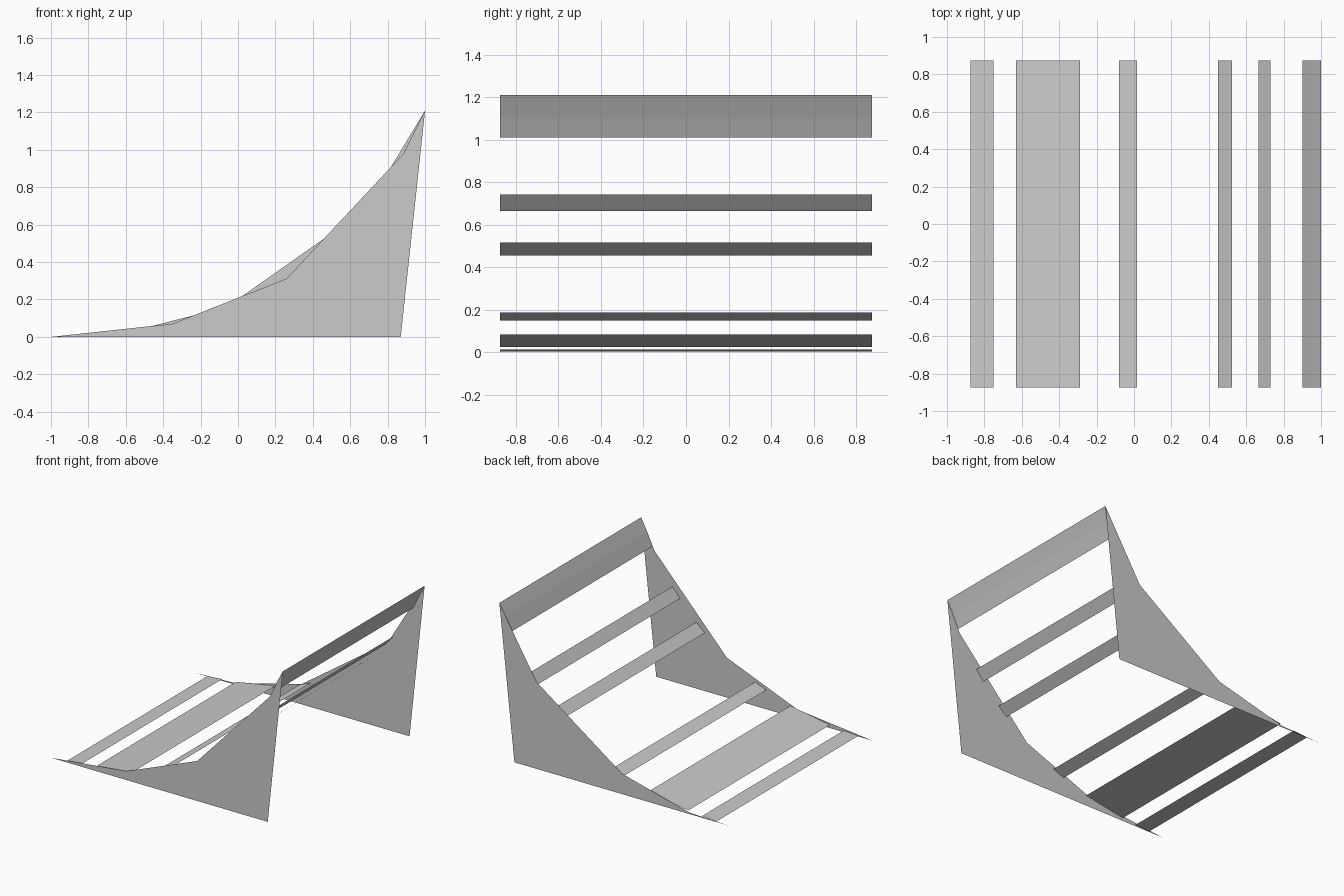
import bpy

default_cube = bpy.data.objects.get("Cube")
if default_cube:
    bpy.data.objects.remove(default_cube, do_unlink=True)

HALF_WIDTH = 0.875

grey = bpy.data.materials.new("plain_grey")
grey.use_nodes = True
grey.diffuse_color = (0.6, 0.6, 0.6, 1)
grey.node_tree.nodes["Principled BSDF"].inputs["Base Color"].default_value = grey.diffuse_color


def make_object(name, verts, faces):
    mesh = bpy.data.meshes.new(name)
    mesh.from_pydata(verts, [], faces)
    mesh.materials.append(grey)
    obj = bpy.data.objects.new(name, mesh)
    bpy.context.collection.objects.link(obj)
    return obj


def side_panel(name, profile, y):
    """Flat upright sheet cut to an (x, z) outline."""
    order = list(range(len(profile)))
    if y > 0:
        order.reverse()
    return make_object(name, [(x, y, z) for x, z in reversed(profile)], [order])


def slat(name, profile):
    """Thin sheet spanning the width along an (x, z) path."""
    verts = [(x, y, z) for x, z in profile for y in (-HALF_WIDTH, HALF_WIDTH)]
    faces = [(2 * i, 2 * i + 2, 2 * i + 3, 2 * i + 1) for i in range(len(profile) - 1)]
    return make_object(name, verts, faces)


# Side walls: each follows the rising curve with its own corner points
tip, peak, heel = (-1, 0), (1, 1.21), (0.87, 0)
side_panel("front_wall", [tip, (-0.35, 0.07), (0.26, 0.312), (0.885, 0.98), peak, heel], -HALF_WIDTH)
side_panel("back_wall", [tip, (-0.64, 0.012), (-0.06, 0.16), (0.68, 0.68), peak, heel], HALF_WIDTH)

# Cross slats, from the low end to the top
slat("entry_slat", [(-0.875, 0.004), (-0.75, 0.013)])
slat("wide_slat", [(-0.63, 0.024), (-0.29, 0.083)])
slat("low_middle_slat", [(-0.08, 0.15), (0.015, 0.187)])
slat("high_middle_slat", [(0.45, 0.455), (0.525, 0.517)])
slat("upper_slat", [(0.665, 0.665), (0.73, 0.742)])
slat("top_slat", [(0.9, 1.01), (0.947, 1.11), peak])
